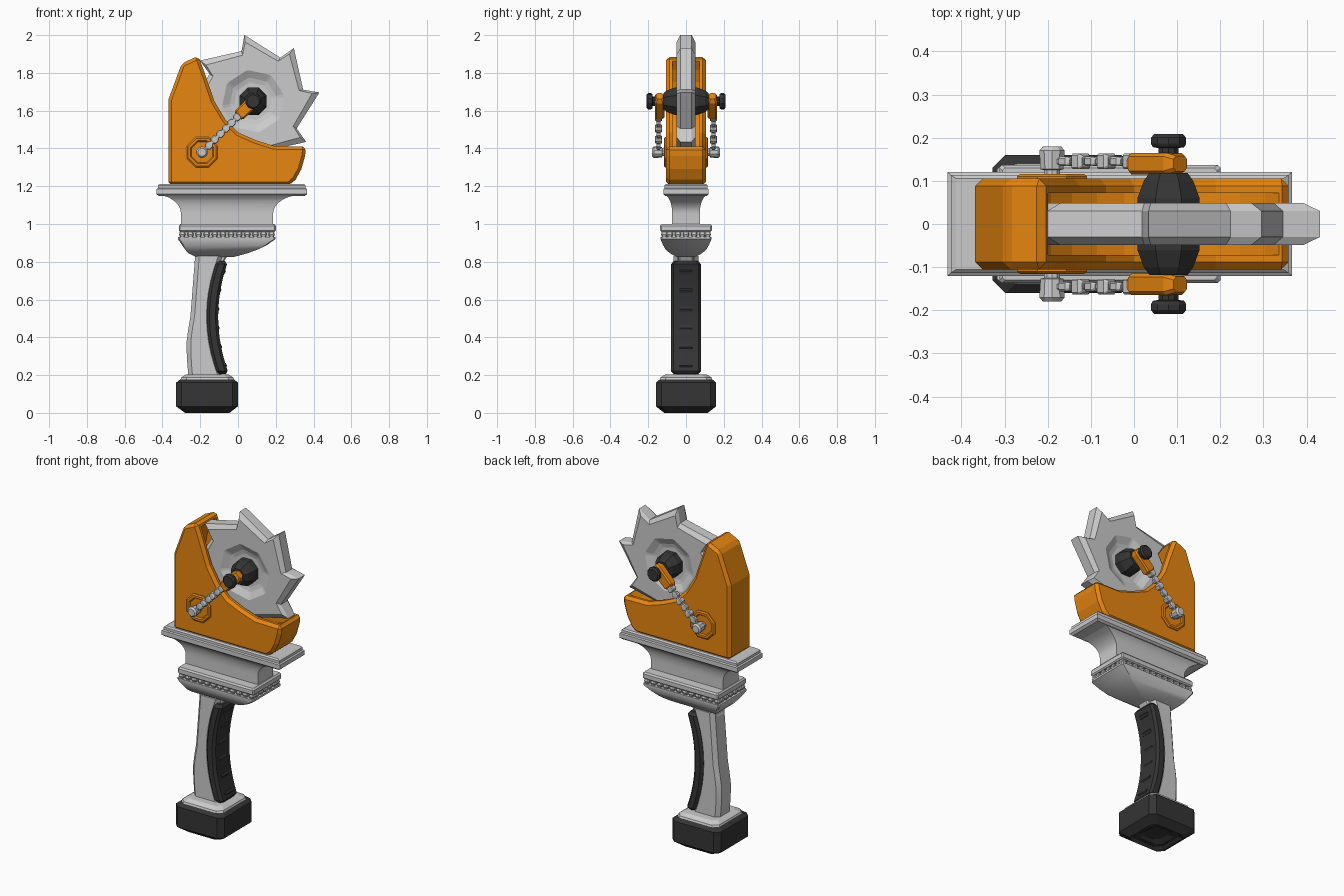
import bpy, bmesh
from math import sin, cos, pi, radians, sqrt
from mathutils import Vector

if "Cube" in bpy.data.objects:
    bpy.data.objects.remove(bpy.data.objects["Cube"])


def material(name, color):
    m = bpy.data.materials.new(name)
    m.diffuse_color = (*color, 1)
    m.use_nodes = True
    m.node_tree.nodes["Principled BSDF"].inputs["Base Color"].default_value = m.diffuse_color
    return m


ORANGE = material("orange_paint", (0.80, 0.24, 0.005))
BLACK = material("black_rubber", (0.035, 0.035, 0.035))


def skin(name, rings, mat=None, smooth=None):
    """Join rings of 3D points with quads and cap both ends."""
    bm = bmesh.new()
    vs = [[bm.verts.new(p) for p in r] for r in rings]
    n = len(vs[0])
    for a, b in zip(vs, vs[1:]):
        for i in range(n):
            bm.faces.new((a[i], a[(i + 1) % n], b[(i + 1) % n], b[i]))
    bm.faces.new(vs[0])
    bm.faces.new(vs[-1])
    bmesh.ops.recalc_face_normals(bm, faces=bm.faces)
    me = bpy.data.meshes.new(name)
    bm.to_mesh(me)
    bm.free()
    if smooth:
        me.shade_smooth()
        me.set_sharp_from_angle(angle=radians(smooth))
    ob = bpy.data.objects.new(name, me)
    bpy.context.collection.objects.link(ob)
    if mat:
        me.materials.append(mat)
    return ob


def rect(x0, x1, h, c=0):
    if not c:
        return [(x0, -h), (x1, -h), (x1, h), (x0, h)]
    return [(x0 + c, -h), (x1 - c, -h), (x1, -h + c), (x1, h - c),
            (x1 - c, h), (x0 + c, h), (x0, h - c), (x0, -h + c)]


def stack(name, layers, c=0, mat=None, smooth=None):
    """Layers of (z, x0, x1, half_y) stacked upwards."""
    return skin(name, [[(x, y, z) for x, y in rect(x0, x1, h, c)]
                       for z, x0, x1, h in layers], mat, smooth)


def lathe(name, cx, cz, steps, n, mat=None, smooth=None):
    """Steps of (y, radius) turned around the y axis."""
    return skin(name, [[(cx + r * cos(2 * pi * (i + .5) / n), y, cz + r * sin(2 * pi * (i + .5) / n))
                        for i in range(n)] for y, r in steps], mat, smooth)


def bar(name, start, steps, c, mat=None):
    """Steps of (distance, half_width, half_y) along the 45 degree chain line."""
    u, v = Vector((1, 0, 1)) / sqrt(2), Vector((-1, 0, 1)) / sqrt(2)
    return skin(name, [[Vector(start) + u * d + v * a + Vector((0, b, 0))
                        for a, b in rect(-w, w, h, c)] for d, w, h in steps], mat)


# pommel with stepped recess underneath, and its collar
stack("pommel", [(.03, -.22, -.10, .06), (.015, -.245, -.08, .08), (.015, -.26, -.06, .10),
                 (0, -.28, -.045, .115), (.035, -.328, 0, .16),
                 (.16, -.328, 0, .16), (.185, -.295, -.03, .13)], .03, BLACK)
stack("pommel_collar", [(.175, -.305, -.02, .14), (.188, -.30, -.025, .135),
                        (.203, -.275, -.05, .11)], .03)

# curved grip
def strip_x(z):
    return -.165 + .055 * ((z - .51) / .3) ** 2

grip = []
for i in range(11):
    z = .19 + .64 * i / 10
    back = -.262 - .010 * sin(pi * min(1, i / 5)) + .035 * max(0, (i - 3) / 7)
    grip.append((z, back, strip_x(z) + .02, .066))
stack("grip", grip, .022, smooth=35)

# rubber strip on the front of the grip
pad = [(.205, strip_x(.21) + .01, strip_x(.21) + .045, .065)]
for i in range(13):
    z = .222 + .565 * i / 12
    pad.append((z, strip_x(z), strip_x(z) + .06, .08))
pad.append((.803, strip_x(.8) + .01, strip_x(.8) + .045, .065))
stack("grip_pad", pad, .014, BLACK, 35)
for i in range(6):
    z = .25 + .1 * i
    x = strip_x(z) + .056
    stack("grip_ridge", [(z - .014, x - .01, x + .003, .035), (z, x - .01, x + .010, .035),
                         (z + .014, x - .01, x + .003, .03)], 0, BLACK)

# bowl above the grip
stack("bowl", [(.80, -.232, -.075, .04), (.825, -.215, -.06, .04), (.826, -.225, -.02, .05),
               (.845, -.262, .05, .085), (.865, -.28, .105, .108), (.89, -.297, .155, .122),
               (.92, -.318, .198, .135), (.932, -.318, .198, .135)], .008, smooth=35)

# beaded band
stack("band_core", [(.925, -.295, .178, .115), (.965, -.295, .178, .115)])
def bead(x, y):
    stack("band_bead", [(.931, x - .012, x + .012, .012), (.945, x - .017, x + .017, .017),
                        (.961, x - .012, x + .012, .012)], .005).location.y = y

for s in (-1, 1):
    for i in range(12):
        bead(-.295 + .043 * i, s * .115)
for x in (-.295, .178):
    for i in range(5):
        bead(x, -.086 + .043 * i)
stack("band_plate", [(.958, -.305, .193, .13), (.965, -.312, .2, .137),
                     (.99, -.312, .2, .137), (1.0, -.305, .192, .13)], .006)

# flared neck and base plate
neck = [(.995, -.302, .186, .073), (1.055, -.302, .186, .073)]
for i in range(1, 7):
    t = i / 6
    f = 1 - sqrt(1 - (t * .96) ** 2)
    neck.append((1.055 + .10 * t, -.302 - .15 * f, .186 + .17 * f, .073 + .05 * f))
stack("flared_neck", neck, 0, smooth=35)
stack("base_plate", [(1.148, -.418, .352, .108), (1.158, -.432, .366, .12), (1.185, -.432, .366, .12),
                     (1.19, -.424, .358, .113), (1.205, -.424, .358, .113), (1.213, -.412, .346, .105)])

# blade housing with a round slot
profile = [(-.368, 1.205), (-.368, 1.66), (-.298, 1.85), (-.21, 1.89), (-.18, 1.81), (-.125, 1.65),
           (-.065, 1.55), (.0, 1.485), (.09, 1.445), (.19, 1.413), (.36, 1.41),
           (.355, 1.36), (.335, 1.29), (.305, 1.235), (.27, 1.205)]
CX, CZ = .08, 1.65
housing = skin("blade_housing", [[(x, y, z) for x, z in profile] for y in (-.105, .105)], ORANGE)
bev = housing.modifiers.new("edges", 'BEVEL')
bev.width, bev.segments, bev.limit_method, bev.angle_limit = .017, 1, 'ANGLE', radians(40)
cutter = lathe("slot_cutter", CX, CZ, [(-.072, .352), (.072, .352)], 32, ORANGE)
cutter.hide_render = True
cutter.hide_viewport = True
cut = housing.modifiers.new("slot", 'BOOLEAN')
cut.operation, cut.object, cut.solver = 'DIFFERENCE', cutter, 'EXACT'

# saw blade: eight teeth, dished in the middle
def tooth_ring(y, tip, valley):
    pts = []
    for k in range(8):
        for a, r in ((7.5, tip), (13, valley)):
            t = radians(a + 45 * k)
            pts.append((CX + r * cos(t), y, CZ + r * sin(t)))
    return pts

half = [(.022, .10, .10), (.028, .125, .125), (.049, .165, .165), (.049, .315, .25), (.030, .354, .272)]
skin("saw_blade", [tooth_ring(-y, a, b) for y, a, b in half]
     + [tooth_ring(y, a, b) for y, a, b in reversed(half)])

# axle, brackets and chains on both sides
for s in (-1, 1):
    lathe("hub", CX, CZ, [(s * .015, .078), (s * .06, .078), (s * .10, .062), (s * .118, .048)], 8, BLACK)
    bar("chain_bracket", (0, s * .14, 1.57),
        [(0, .024, .016), (.015, .032, .025), (.13, .034, .025), (.152, .022, .018)], .008, ORANGE)
    lathe("axle_bolt", CX, CZ, [(s * .155, .024), (s * .176, .024), (s * .178, .038), (s * .186, .043),
                                (s * .20, .043), (s * .209, .034)], 10, BLACK)
    lathe("anchor_disc", -.19, 1.38, [(s * .09, .088), (s * .11, .088), (s * .116, .08),
                                      (s * .116, .066), (s * .108, .06)], 8, ORANGE)
    lathe("anchor_pin", -.19, 1.38, [(s * .1, .02), (s * .125, .02), (s * .127, .028), (s * .17, .031),
                                     (s * .18, .022)], 10)
    bar("chain_core", (-.19, s * .145, 1.38), [(0, .010, .008), (.28, .010, .008)], .003)
    for i in range(6):
        d = .052 + .042 * i
        w, h = ((.020, .011), (.020, .018))[i % 2]
        bar("chain_link", (-.19, s * .145, 1.38),
            [(d - .018, w * .65, h * .7), (d - .010, w, h), (d + .010, w, h), (d + .018, w * .65, h * .7)], .004)
